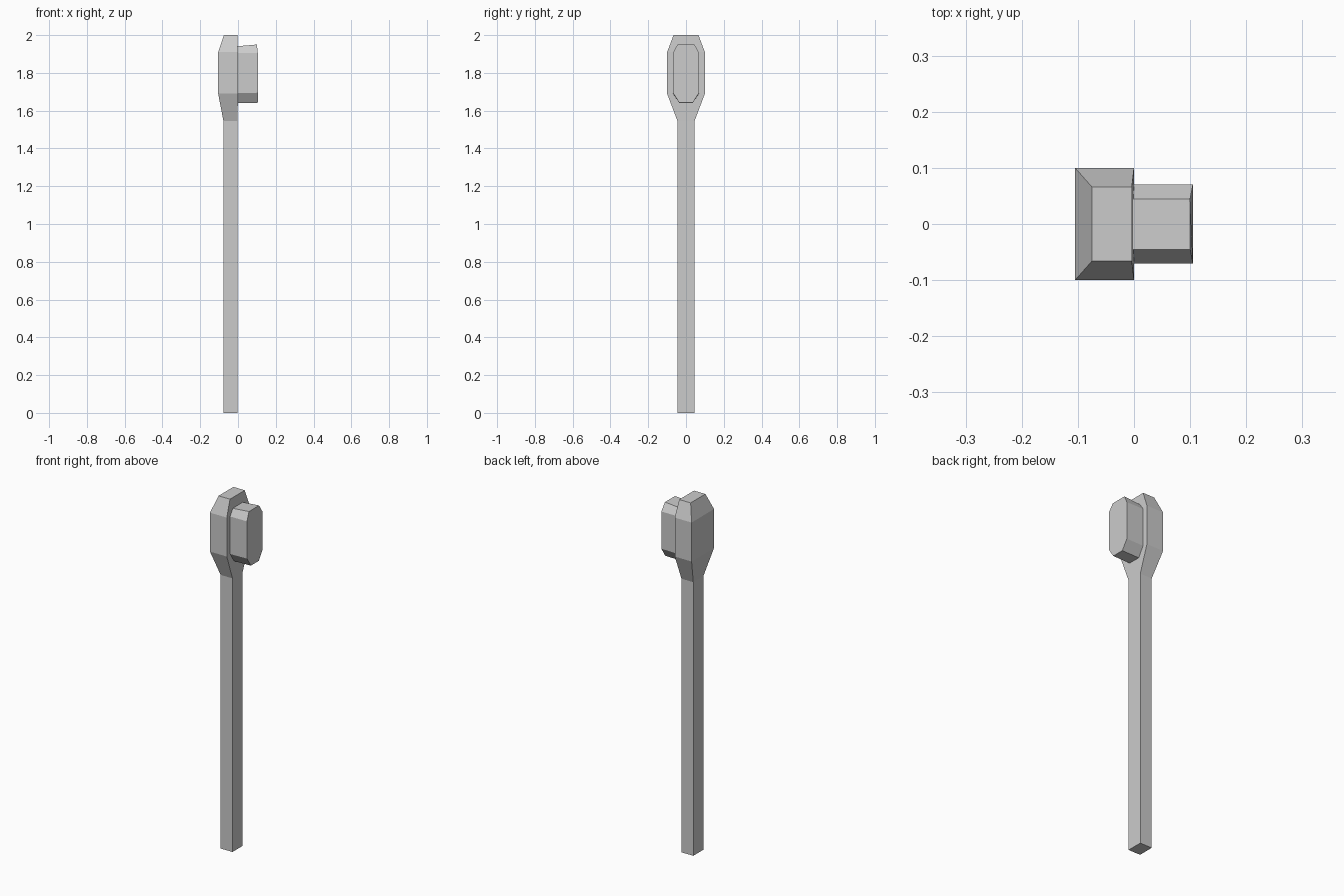
import bpy
import bmesh

default = bpy.data.objects.get("Cube")
if default:
    bpy.data.objects.remove(default, do_unlink=True)

grey = bpy.data.materials.new("plain grey")
grey.use_nodes = True
grey.diffuse_color = (0.6, 0.6, 0.6, 1)
grey.node_tree.nodes["Principled BSDF"].inputs["Base Color"].default_value = (0.6, 0.6, 0.6, 1)


def loft(name, rings):
    """Skin a stack of matching rings and cap both ends."""
    bm = bmesh.new()
    loops = [[bm.verts.new(p) for p in ring] for ring in rings]
    count = len(loops[0])
    for a, b in zip(loops, loops[1:]):
        for i in range(count):
            j = (i + 1) % count
            bm.faces.new((a[i], a[j], b[j], b[i]))
    bm.faces.new(loops[0])
    bm.faces.new(loops[-1])
    bmesh.ops.recalc_face_normals(bm, faces=bm.faces)
    mesh = bpy.data.meshes.new(name)
    bm.to_mesh(mesh)
    bm.free()
    mesh.materials.append(grey)
    obj = bpy.data.objects.new(name, mesh)
    bpy.context.collection.objects.link(obj)
    return obj


def rectangle(z, left, right, half):
    return [(left, -half, z), (right, -half, z), (right, half, z), (left, half, z)]


# Square shaft widening into a paddle with a tapered crown
loft("shaft_and_paddle", [
    rectangle(0, -0.077, -0.003, 0.045),
    rectangle(1.545, -0.077, -0.003, 0.045),
    rectangle(1.69, -0.105, 0, 0.1),
    rectangle(1.91, -0.105, 0, 0.1),
    rectangle(2, -0.075, -0.004, 0.066),
])


def octagon(x, top_x, top, bottom):
    """Long octagon facing sideways, with its top edge leaning back."""
    half = [(x, 0.035, bottom), (x, 0.07, bottom + 0.053),
            (x, 0.07, 1.905), (top_x, 0.045, top)]
    return half + [(px, -py, pz) for px, py, pz in reversed(half)]


# Block standing out from the paddle's flat side
loft("side_block", [octagon(-0.002, -0.005, 1.941, 1.64),
                    octagon(0.105, 0.1, 1.95, 1.642)])
